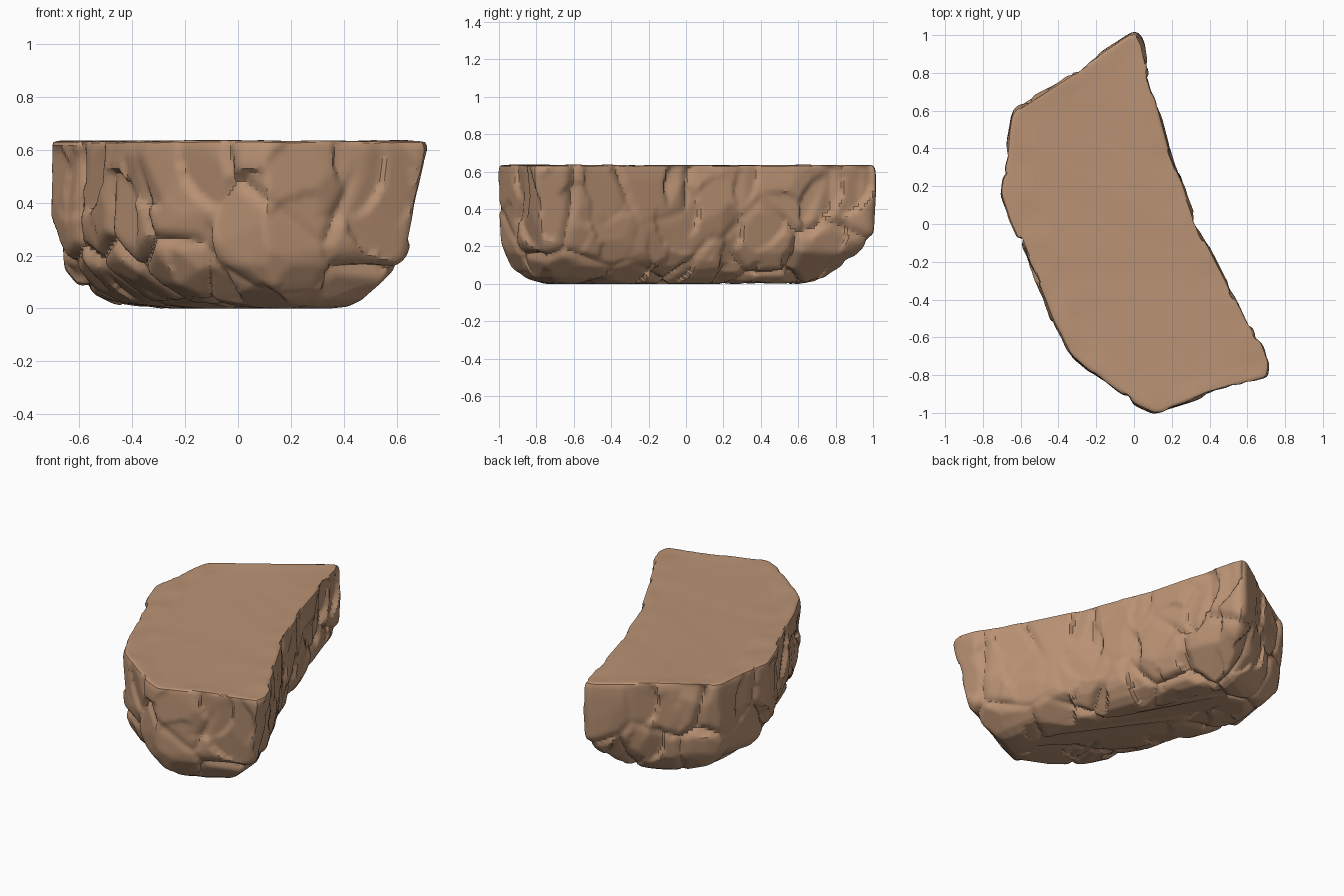
import bpy, bmesh, math, random
from mathutils import Vector, noise
from mathutils.kdtree import KDTree

random.seed(5)
cube = bpy.data.objects.get("Cube")
if cube:
    bpy.data.objects.remove(cube, do_unlink=True)

# Plan outline of the slab, clockwise from the rear tip
OUTLINE = [(.02, 1.005), (.045, .96), (.085, .74), (.175, .42), (.355, -.06), (.49, -.32),
           (.62, -.56), (.675, -.64), (.71, -.74), (.7, -.805), (.4, -.895),
           (.12, -1), (.02, -.955), (-.325, -.705), (-.435, -.5), (-.535, -.25),
           (-.655, .02), (-.705, .17), (-.665, .38), (-.65, .565), (-.61, .615),
           (-.3, .81), (-.02, 1)]
# Side profile: inset fraction towards the spine, height
PROFILE = [(.3, .632), (.1, .634), (.02, .634), (0, .612), (0, .5), (.01, .4),
           (.025, .28), (.085, .17), (.19, .1), (.36, .045), (.5, .02), (.8, .008)]
SPINE_A, SPINE_B = Vector((-.2, .5)), Vector((.22, -.62))
# Corners undercut further: place, strength, spread, start height, span
UNDERCUTS = [(Vector((.69, -.78)), .1, .05, .6, .2),
             (Vector((.69, -.78)), .14, .08, .22, .14),
             (Vector((.01, 1)), .27, .08, .25, .18)]


def resample(points, count, closed):
    """Evenly spaced points along a polyline."""
    pts = [Vector(p) for p in points]
    if closed:
        pts.append(pts[0])
    lengths = [(b - a).length for a, b in zip(pts, pts[1:])]
    total = sum(lengths)
    result = []
    for i in range(count):
        d = total * i / (count if closed else count - 1)
        k = 0
        while k < len(lengths) - 1 and d > lengths[k]:
            d -= lengths[k]
            k += 1
        result.append(pts[k].lerp(pts[k + 1], min(1, d / lengths[k])))
    return result


def surface_point(p, inset, z):
    """Inset an outline point towards the spine, undercutting the corners."""
    axis = SPINE_B - SPINE_A
    k = max(0, min(1, (p - SPINE_A).dot(axis) / axis.length_squared))
    for corner, strength, spread, start, span in UNDERCUTS:
        under = max(0, min(1, (start - z) / span))
        near = math.exp(-(p - corner).length_squared / spread)
        inset += (1 - inset) * strength * under * near
    q = p.lerp(SPINE_A + axis * k, inset)
    return Vector((q.x, q.y, z))


def relax(bm, factor):
    bmesh.ops.smooth_vert(bm, verts=bm.verts, factor=factor,
                          use_axis_x=True, use_axis_y=True, use_axis_z=True)


# Loft the slab body
SIDES, LAYERS = 380, 90
ring_points = resample(OUTLINE, SIDES, True)
bm = bmesh.new()
rings = [[bm.verts.new(surface_point(p, t, z)) for p in ring_points]
         for t, z in resample(PROFILE, LAYERS, False)]
for upper, lower in zip(rings, rings[1:]):
    for i in range(SIDES):
        j = (i + 1) % SIDES
        bm.faces.new((upper[i], upper[j], lower[j], lower[i]))
bm.faces.new(rings[0])
bm.faces.new(rings[-1])
bmesh.ops.recalc_face_normals(bm, faces=bm.faces)
relax(bm, .5)
bm.normal_update()


def scatter(spacing, top):
    """Random well-spaced surface points below a height, with a search tree."""
    pool = [v for v in bm.verts if v.co.z < top]
    random.shuffle(pool)
    chosen = []
    for v in pool[:6000]:
        if all((v.co - c).length > spacing for c, _ in chosen):
            tilt = Vector([random.gauss(0, .1) for _ in range(3)])
            chosen.append((v.co.copy(), (v.normal + tilt).normalized()))
    tree = KDTree(len(chosen))
    for i, (c, _) in enumerate(chosen):
        tree.insert(c, i)
    tree.balance()
    return chosen, tree


facets, facet_tree = scatter(.13, .6)
stones, stone_tree = scatter(.29, .5)


def carve(p, normal):
    """Outward offset: flat chisel cuts, with grooves between stones."""
    cut = .014
    for c, i, _ in facet_tree.find_range(p, .2):
        n = facets[i][1]
        facing = n.dot(normal)
        if facing > .5:
            cut = min(cut, (c - p).dot(n) / facing + .012)
    w = p + noise.noise_vector(p * 3) * .03
    (a, _, da), (b, _, db) = stone_tree.find_n(w, 2)
    gap = (db * db - da * da) / (2 * (a - b).length)
    groove = .014 * max(0, 1 - gap / .016) + .018 * max(0, 1 - gap / .04)
    return max(cut, -.025) - groove * max(.1, .6 + 1.2 * noise.noise(p * 2.3))


# Carve the sides, leaving the top almost flat with a worn rim
moves = []
for v in bm.verts:
    if v.co.z > .63:
        amount = .005 * noise.noise(v.co * 6)
    else:
        amount = carve(v.co, v.normal) * (.6 + .4 * min(1, (.635 - v.co.z) / .08))
    moves.append((v, v.normal * amount))
for v, move in moves:
    v.co += move
relax(bm, .5)
for v in bm.verts:
    v.co.z = max(0, v.co.z)
bmesh.ops.recalc_face_normals(bm, faces=bm.faces)

mesh = bpy.data.meshes.new("rock_slab")
bm.to_mesh(mesh)
bm.free()
rock = bpy.data.objects.new("rock_slab", mesh)
bpy.context.collection.objects.link(rock)

# Sandstone colour
stone = bpy.data.materials.new("sandstone_brown")
stone.use_nodes = True
colour = (.49, .29, .175, 1)
stone.diffuse_color = colour
stone.node_tree.nodes["Principled BSDF"].inputs["Base Color"].default_value = colour
mesh.materials.append(stone)

bpy.ops.object.select_all(action='DESELECT')
rock.select_set(True)
bpy.context.view_layer.objects.active = rock
bpy.ops.object.shade_smooth_by_angle(angle=math.radians(30))
